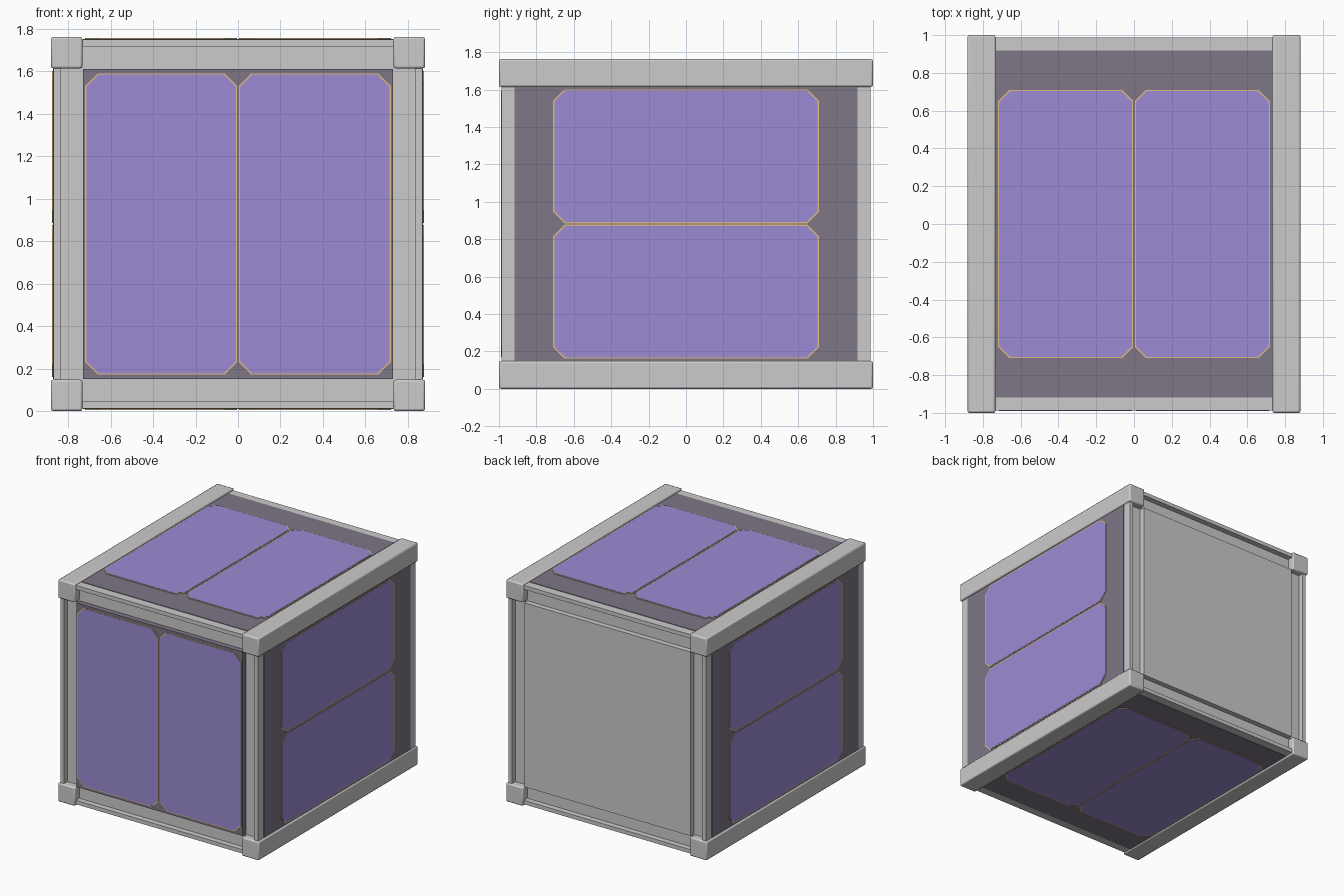
import bpy, bmesh
from mathutils import Vector

if "Cube" in bpy.data.objects:
    bpy.data.objects.remove(bpy.data.objects["Cube"])

H = 0.881                      # half width and half height
C = Vector((0, 0, H))          # centre of the cube
X, Y, Z = Vector((1, 0, 0)), Vector((0, 1, 0)), Vector((0, 0, 1))


def material(name, rgb):
    m = bpy.data.materials.new(name)
    m.diffuse_color = (*rgb, 1)
    m.use_nodes = True
    m.node_tree.nodes["Principled BSDF"].inputs["Base Color"].default_value = m.diffuse_color
    return m


BOARD = material("dark_board", (0.21, 0.18, 0.24))
CELL = material("purple_cell", (0.33, 0.26, 0.66))
GOLD = material("gold_edge", (0.75, 0.50, 0.22))


def prism(name, outline, n0, n1, axes, mat=None):
    """Extrude a 2D outline (u, v) from n0 to n1 along the face normal."""
    u, v, n = axes
    bm = bmesh.new()
    rings = [[bm.verts.new(C + u * a + v * b + n * d) for a, b in outline] for d in (n0, n1)]
    bm.faces.new(rings[0])
    bm.faces.new(rings[1])
    k = len(outline)
    for i in range(k):
        j = (i + 1) % k
        bm.faces.new((rings[0][i], rings[0][j], rings[1][j], rings[1][i]))
    bmesh.ops.recalc_face_normals(bm, faces=bm.faces)
    me = bpy.data.meshes.new(name)
    bm.to_mesh(me)
    bm.free()
    ob = bpy.data.objects.new(name, me)
    bpy.context.collection.objects.link(ob)
    if mat:
        me.materials.append(mat)
    return ob


def rect(u0, u1, v0, v1):
    return [(u0, v0), (u1, v0), (u1, v1), (u0, v1)]


def clipped(u0, u1, v0, v1, c):
    return [(u0 + c, v0), (u1 - c, v0), (u1, v0 + c), (u1, v1 - c),
            (u1 - c, v1), (u0 + c, v1), (u0, v1 - c), (u0, v0 + c)]


def cells(side, axes, base):
    """Two clipped-corner solar cells, each on a thin gold backing."""
    for tag, s in (("a", -1), ("b", 1)):
        u0, u1 = sorted((s * 0.004, s * 0.72))
        prism(f"{side}_cell_edge_{tag}", clipped(u0, u1, -0.71, 0.71, 0.06),
              base, base + 0.004, axes, GOLD)
        e = 0.006
        prism(f"{side}_cell_{tag}", clipped(u0 + e, u1 - e, -0.71 + e, 0.71 - e, 0.058),
              base + 0.002, base + 0.006, axes, CELL)


# Four corner rails with softened edges
for sx in (-1, 1):
    for sz in (-1, 1):
        xs = sorted((sx * 0.733, sx * H))
        zs = sorted((sz * 0.733, sz * H))
        rail = prism(f"rail_{'left' if sx < 0 else 'right'}_{'lower' if sz < 0 else 'upper'}",
                     rect(*xs, *zs), -1, 1, (X, Z, Y))
        b = rail.modifiers.new("soft_edges", 'BEVEL')
        b.width, b.segments = 0.01, 2
        bpy.context.view_layer.objects.active = rail
        rail.select_set(True)
        bpy.ops.object.shade_smooth_by_angle()
        rail.select_set(False)

# Recessed core behind the end panels
prism("core", rect(-0.84, 0.84, -0.84, 0.84), -0.943, 0.943, (X, Z, Y))

# Four long sides: metal plate, dark board and cells
sides = {"right": (Z, Y, X), "left": (Z, Y, -X), "top": (X, Y, Z), "bottom": (X, Y, -Z)}
for side, axes in sides.items():
    prism(f"{side}_plate", rect(-0.735, 0.735, -0.987, 0.987), 0.837, 0.868, axes)
    prism(f"{side}_board", rect(-0.731, 0.731, -0.918, 0.918), 0.866, 0.872, axes, BOARD)
    cells(side, axes, 0.871)

# Front end: raised board with cells; back end: bare metal panel
front = (X, Z, -Y)
prism("front_board", rect(-0.73, 0.73, -0.73, 0.73), 0.94, 0.985, front, BOARD)
cells("front", front, 0.984)
prism("back_panel", rect(-0.73, 0.73, -0.73, 0.73), 0.94, 0.985, (X, Z, Y))
